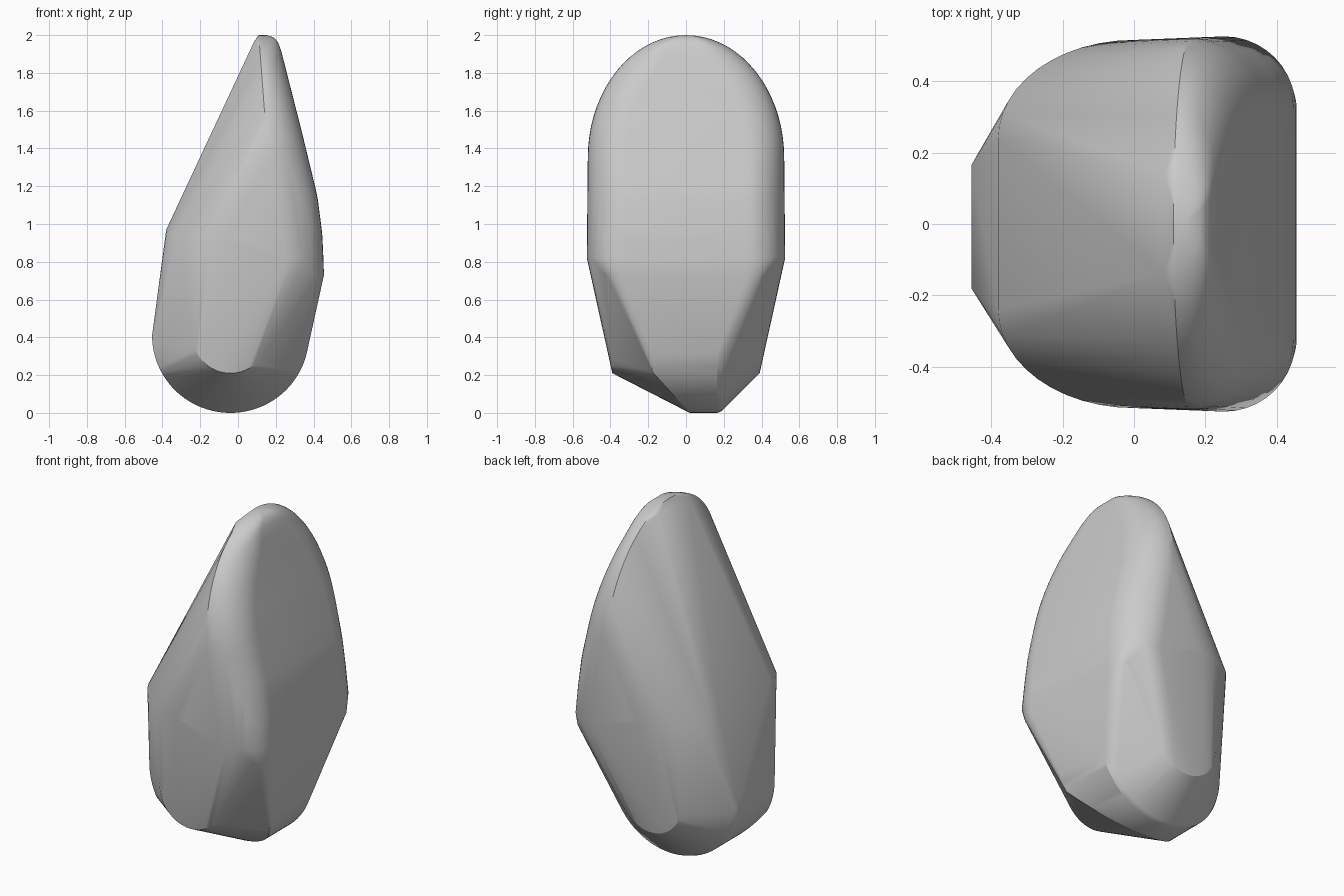
import bpy, bmesh
from math import sin, cos, pi, radians, sqrt

cube = bpy.data.objects.get("Cube")
if cube:
    bpy.data.objects.remove(cube, do_unlink=True)

points = []


def both(x, y, z):
    """Add a point and its twin across the y = 0 plane."""
    points.extend([(x, y, z), (x, -y, z)])


def interp(table, z):
    for (z0, v0), (z1, v1) in zip(table, table[1:]):
        if z <= z1:
            return v0 + (v1 - v0) * max(0, z - z0) / (z1 - z0)
    return table[-1][1]


def blade_slice(z, half, face, corner, depth, steps=10):
    """Horizontal slice of the blade with rounded +x corners."""
    for i in range(steps + 1):
        a = pi / 2 * i / steps
        both(face - corner * (1 - cos(a)), half - depth * (1 - sin(a)), z)


# Tall blade with a rounded top and soft rim
FACE = [(0.8, 0.453), (0.95, 0.446), (1.15, 0.42), (1.5, 0.335),
        (1.92, 0.228), (1.97, 0.208), (1.99, 0.185), (2.0, 0.15)]
BACK = [(0.8, 0.25), (1.2, 0.18), (1.6, 0.14), (2.0, 0.11)]
for i in range(29):
    t = radians(-50) + radians(140) * i / 28
    z = 1.35 + 0.65 * sin(t)
    half = 0.52 * sqrt(max(0, 1 - (max(0, z - 1.35) / 0.65) ** 2))
    face = interp(FACE, z)
    blade_slice(z, half, face, face - interp(BACK, z), min(0.2, half * 0.6))
blade_slice(0.82, 0.525, 0.452, 0.2, 0.2)
blade_slice(0.73, 0.43, 0.455, 0.075, 0.11)
both(0.085, 0.14, 1.965)

# Rounded shoulder on the -x side
for i in range(13):
    a = pi / 2 * i / 12
    both(-0.38 * cos(a), 0.24 + 0.275 * sin(a), 0.97 - 0.06 * sin(a))

# Round base, bevelled at the back and slanted at the front
for i in range(49):
    a = pi + radians(166) * i / 48
    c, s = cos(a), sin(a)
    z = 0.41 + 0.41 * s
    points.append((-0.04 + 0.415 * c, 0.02 - 0.2 * min(1, z / 0.22), z))
    points.append((-0.04 + 0.415 * c, 0.165, z))
    points.append((-0.04 + 0.4 * c, 0.19, 0.41 + 0.4 * s))

# Small round ends in front and behind
for i in range(25):
    a = pi + pi * i / 24
    both(-0.04 + 0.2 * cos(a), 0.39, 0.41 + 0.2 * sin(a))

# Skin stretched over all the profiles
bm = bmesh.new()
for p in points:
    bm.verts.new(p)
bmesh.ops.remove_doubles(bm, verts=bm.verts[:], dist=0.002)
bmesh.ops.convex_hull(bm, input=bm.verts[:])
bmesh.ops.delete(bm, geom=[v for v in bm.verts if not v.link_faces], context='VERTS')
bmesh.ops.recalc_face_normals(bm, faces=bm.faces[:])
mesh = bpy.data.meshes.new("stone_body")
bm.to_mesh(mesh)
bm.free()
body = bpy.data.objects.new("stone_body", mesh)
bpy.context.collection.objects.link(body)

# Plain grey finish
grey = bpy.data.materials.new("light_grey")
grey.use_nodes = True
color = (0.6, 0.6, 0.6, 1)
grey.diffuse_color = color
grey.node_tree.nodes["Principled BSDF"].inputs["Base Color"].default_value = color
mesh.materials.append(grey)

bpy.ops.object.select_all(action='DESELECT')
body.select_set(True)
bpy.context.view_layer.objects.active = body
bpy.ops.object.shade_smooth_by_angle(angle=radians(25))
